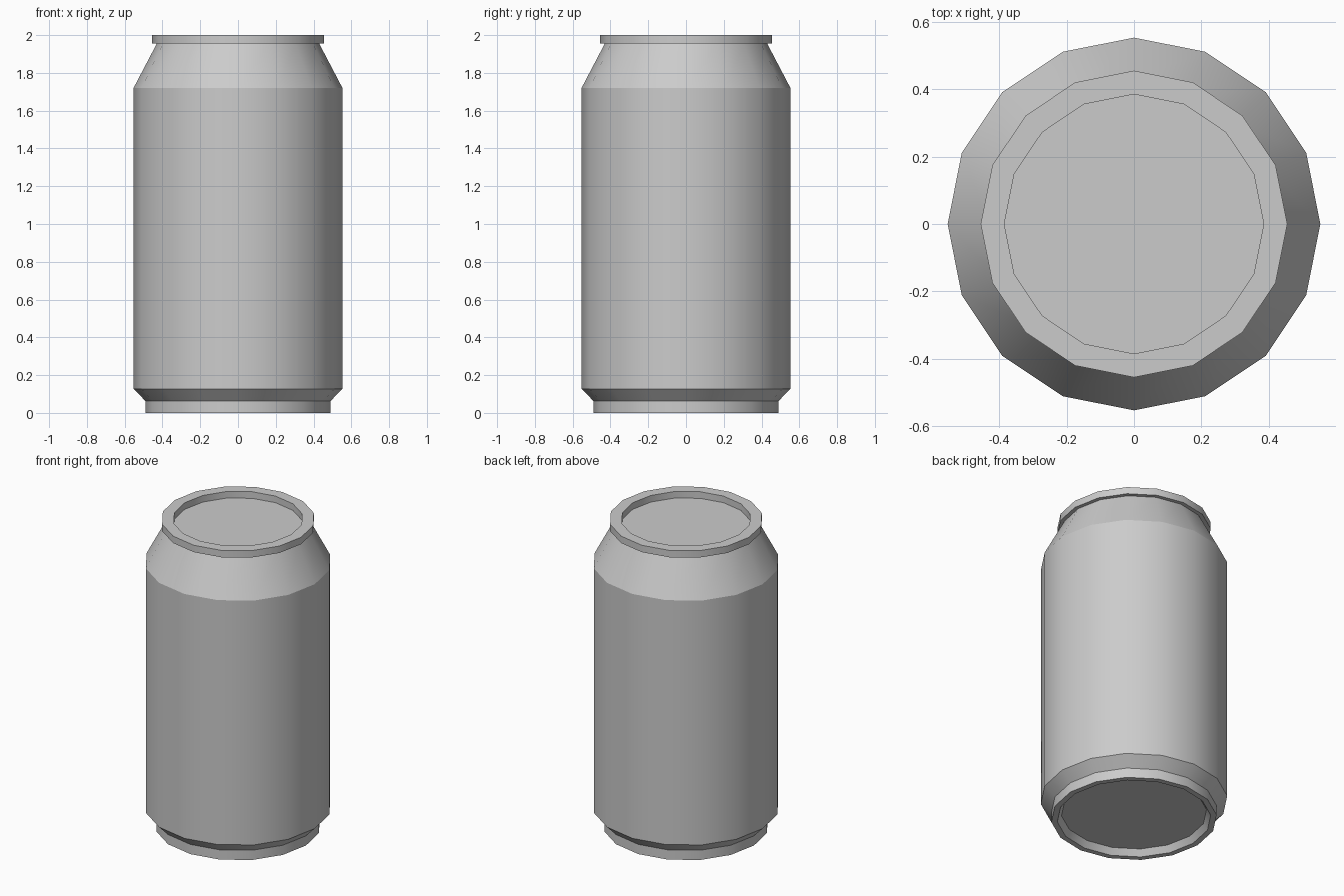
import bpy
import math

SIDES = 16

cube = bpy.data.objects.get("Cube")
if cube:
    bpy.data.objects.remove(cube, do_unlink=True)

metal = bpy.data.materials.new("plain_grey_metal")
metal.use_nodes = True
grey = (0.6, 0.6, 0.6, 1.0)
metal.diffuse_color = grey
metal.node_tree.nodes["Principled BSDF"].inputs["Base Color"].default_value = grey


def lathe(name, profile):
    """Turn an (radius, height) profile around z; radius zero closes an end."""
    verts, rings, faces = [], [], []
    for r, z in profile:
        count = SIDES if r > 0 else 1
        start = len(verts)
        for k in range(count):
            a = math.tau * k / SIDES
            verts.append((r * math.cos(a), r * math.sin(a), z))
        rings.append([start + k % count for k in range(SIDES + 1)])
    for low, high in zip(rings, rings[1:]):
        if low[0] == low[1]:
            faces.append(high[:SIDES][::-1])
        elif high[0] == high[1]:
            faces.append(low[:SIDES])
        else:
            for k in range(SIDES):
                faces.append((low[k], low[k + 1], high[k + 1], high[k]))
    # Closed ends are single polygons, so drop their unused centre points
    used = sorted({i for f in faces for i in f})
    remap = {old: new for new, old in enumerate(used)}
    mesh = bpy.data.meshes.new(name)
    mesh.from_pydata([verts[i] for i in used], [],
                     [[remap[i] for i in f] for f in faces])
    mesh.materials.append(metal)
    obj = bpy.data.objects.new(name, mesh)
    bpy.context.collection.objects.link(obj)
    bpy.ops.object.select_all(action="DESELECT")
    obj.select_set(True)
    bpy.context.view_layer.objects.active = obj
    bpy.ops.object.shade_smooth_by_angle(angle=math.radians(25))
    return obj


# Recessed bottom with its standing ring
lathe("base_ring", [(0, 0.04), (0.43, 0.04), (0.455, 0), (0.49, 0), (0.49, 0.063)])

# Lower taper, straight wall and sloping shoulder
lathe("can_body", [(0.49, 0.063), (0.553, 0.127), (0.553, 1.72), (0.43, 1.955)])

# Overhanging rim and sunken lid
lathe("lid_and_rim", [(0.43, 1.955), (0.455, 1.955), (0.455, 2),
                      (0.385, 2), (0.385, 1.957), (0, 1.957)])
